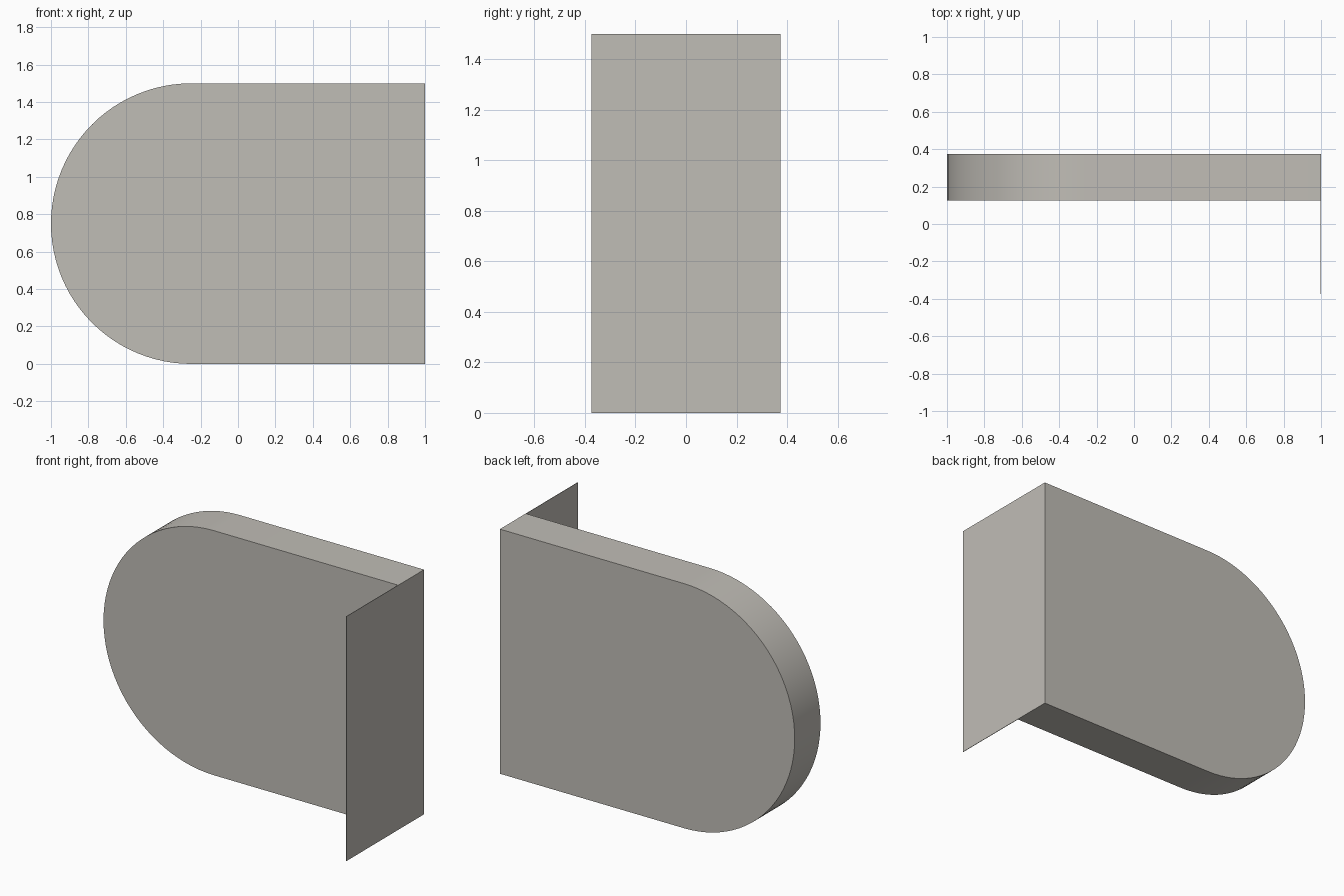
import bpy, bmesh, math

cube = bpy.data.objects.get("Cube")
if cube:
    bpy.data.objects.remove(cube, do_unlink=True)

RADIUS, ARC_X, ARC_STEPS = 0.75, -0.25, 48
FRONT, SLAB_FRONT, BACK = -0.375, 0.125, 0.375
PLATE = 0.003

grey = bpy.data.materials.new("warm grey")
grey.use_nodes = True
colour = (0.53, 0.51, 0.47, 1.0)
grey.diffuse_color = colour
grey.node_tree.nodes["Principled BSDF"].inputs["Base Color"].default_value = colour


def extrude_profile(name, profile, y0, y1):
    """Extrude a closed (x, z) outline from y0 to y1."""
    bm = bmesh.new()
    face = bm.faces.new([bm.verts.new((x, y0, z)) for x, z in profile])
    moved = bmesh.ops.extrude_face_region(bm, geom=[face])["geom"]
    verts = [g for g in moved if isinstance(g, bmesh.types.BMVert)]
    bmesh.ops.translate(bm, verts=verts, vec=(0, y1 - y0, 0))
    bmesh.ops.recalc_face_normals(bm, faces=bm.faces)
    mesh = bpy.data.meshes.new(name)
    bm.to_mesh(mesh)
    bm.free()
    mesh.materials.append(grey)
    obj = bpy.data.objects.new(name, mesh)
    bpy.context.collection.objects.link(obj)
    return obj


# Upright slab with one half-round end
outline = [(1.0, 0.0), (1.0, 2 * RADIUS)]
for i in range(ARC_STEPS + 1):
    a = math.pi / 2 + math.pi * i / ARC_STEPS
    outline.append((ARC_X + RADIUS * math.cos(a), RADIUS + RADIUS * math.sin(a)))
slab = extrude_profile("rounded_slab", outline, SLAB_FRONT, BACK)

# Thin end plate continuing the flat end forward
plate_outline = [(1 - PLATE, 0), (1, 0), (1, 2 * RADIUS), (1 - PLATE, 2 * RADIUS)]
extrude_profile("end_plate", plate_outline, FRONT, SLAB_FRONT)

# Smooth the round end, keep the rims sharp
bpy.ops.object.select_all(action="DESELECT")
slab.select_set(True)
bpy.context.view_layer.objects.active = slab
bpy.ops.object.shade_smooth_by_angle(angle=math.radians(30))
